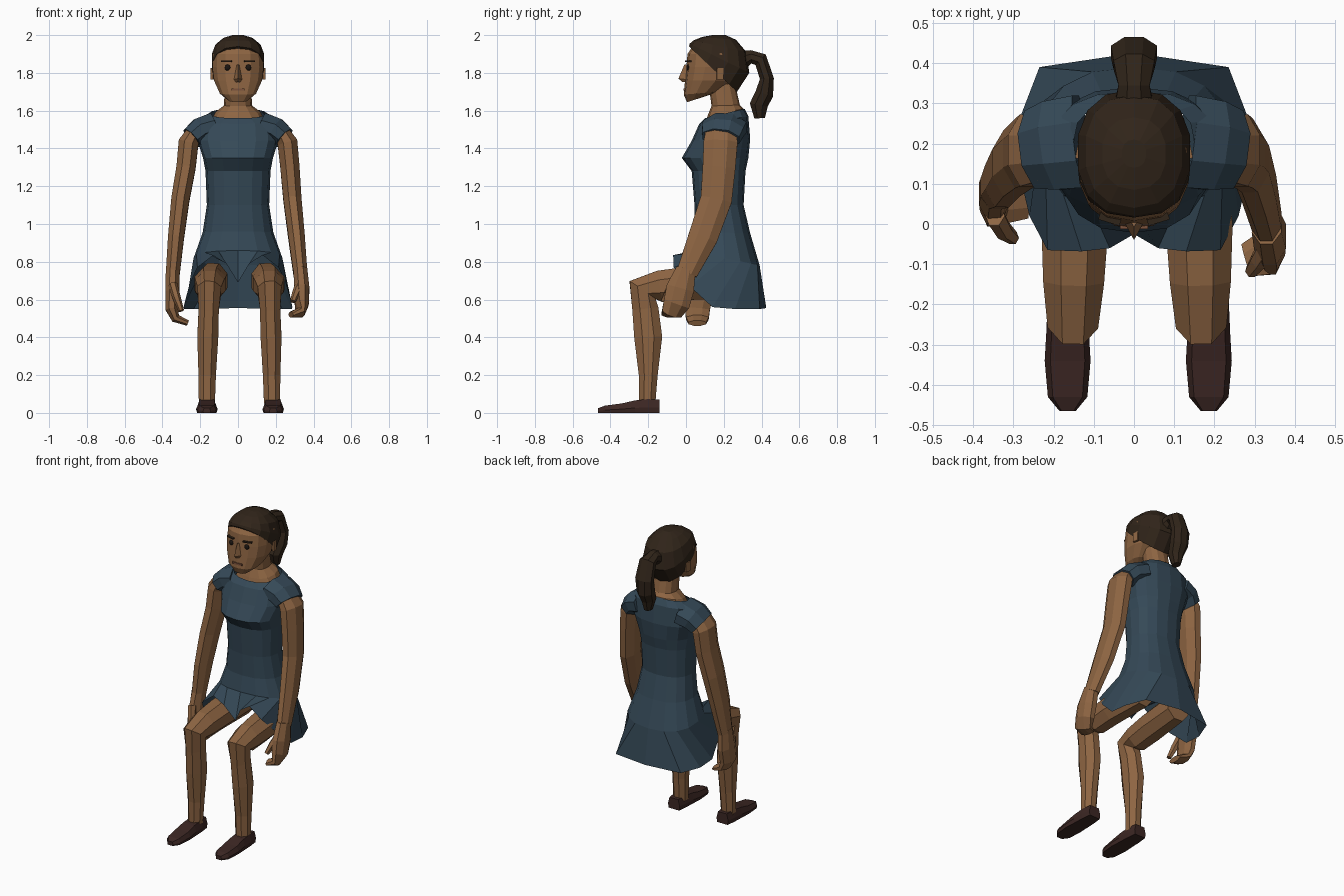
import bpy, bmesh, math
from mathutils import Vector


def mat(name, c):
    m = bpy.data.materials.new(name)
    m.diffuse_color = (*c, 1)
    return m


SKIN = mat("skin", (0.27, 0.13, 0.055))
BLUE = mat("dress_blue", (0.035, 0.066, 0.095))
HAIR = mat("hair_brown", (0.03, 0.018, 0.01))
SHOE = mat("shoe_brown", (0.045, 0.02, 0.017))
DARK = mat("eye_dark", (0.012, 0.008, 0.006))
LIP = mat("lip", (0.2, 0.085, 0.045))


def loft(name, rings, m, cap0=True, cap1=True):
    """Skin a list of equal-length point rings with flat quads."""
    bm = bmesh.new()
    vs = [[bm.verts.new(p) for p in r] for r in rings]
    n = len(vs[0])
    for a, b in zip(vs, vs[1:]):
        for i in range(n):
            j = (i + 1) % n
            bm.faces.new((a[i], a[j], b[j], b[i]))
    if cap0:
        bm.faces.new(vs[0])
    if cap1:
        bm.faces.new(vs[-1])
    bmesh.ops.recalc_face_normals(bm, faces=bm.faces[:])
    me = bpy.data.meshes.new(name)
    bm.to_mesh(me)
    bm.free()
    me.materials.append(m)
    ob = bpy.data.objects.new(name, me)
    bpy.context.collection.objects.link(ob)
    return ob


def slice_ring(zf, zb, yf, yb, rx, n=16, p=0.85):
    """Rounded ring from front (yf, zf) to back (yb, zb), first point in front."""
    out = []
    for i in range(n):
        a = 2 * math.pi * i / n
        s, c = math.sin(a), math.cos(a)
        x = rx * math.copysign(abs(s) ** p, s)
        k = (1 - math.copysign(abs(c) ** p, c)) / 2
        out.append(Vector((x, yf + (yb - yf) * k, zf + (zb - zf) * k)))
    return out


def tube(name, pts, m, ref=(1, 0, 0), n=8):
    """Sweep ellipses along points (x, y, z, half size along ref, other half size)."""
    P = [Vector(p[:3]) for p in pts]
    ref, rings = Vector(ref), []
    for i, p in enumerate(pts):
        t = Vector()
        if i:
            t += (P[i] - P[i - 1]).normalized()
        if i < len(P) - 1:
            t += (P[i + 1] - P[i]).normalized()
        t.normalize()
        u = (ref - t * ref.dot(t)).normalized()
        v = t.cross(u)
        rings.append([P[i] + u * p[3] * math.cos(a) + v * p[4] * math.sin(a)
                      for a in (2 * math.pi * (k + 0.5) / n for k in range(n))])
    return loft(name, rings, m)


def box(name, loc, size, m, rot=(0, 0, 0)):
    bpy.ops.mesh.primitive_cube_add(size=1, location=loc, rotation=rot)
    ob = bpy.context.object
    ob.name, ob.scale = name, size
    ob.data.materials.append(m)
    return ob


# Dress: torso slices, then a hem lifted over the lap
dress = [slice_ring(*r) for r in (
    (1.56, 1.61, .10, .31, .15), (1.53, 1.57, .07, .33, .205), (1.44, 1.45, .03, .34, .215),
    (1.35, 1.35, -.022, .33, .185), (1.28, 1.28, .03, .315, .172), (1.10, 1.10, .045, .305, .165),
    (.96, .95, .045, .34, .187), (.86, .78, .025, .39, .235))]
half = [(0, -.025, .69), (.06, -.06, .79), (.13, -.068, .835), (.215, -.065, .77), (.26, .02, .67),
        (.288, .14, .56), (.285, .26, .55), (.235, .39, .55), (0, .425, .555)]
hem = [Vector(p) for p in half] + [Vector((-x, y, z)) for x, y, z in half[7:0:-1]]
loft("dress", dress + [hem], BLUE, False, False)

# Neck and upper chest
loft("neck", [slice_ring(*r, n=12) for r in (
    (1.53, 1.57, .10, .31, .14), (1.575, 1.61, .115, .305, .12), (1.625, 1.63, .135, .285, .074),
    (1.74, 1.74, .12, .26, .07))], SKIN)

# Head
loft("head", [slice_ring(*r, n=14) for r in (
    (1.645, 1.675, .005, .10, .055), (1.685, 1.70, -.012, .17, .098), (1.76, 1.76, -.005, .25, .13),
    (1.83, 1.83, .002, .28, .139), (1.90, 1.90, .008, .29, .134), (1.955, 1.955, .045, .27, .10))], SKIN)

# Hair cap with sloping hairline
loft("hair_cap", [slice_ring(*r, n=14) for r in (
    (2.0, 2.0, .14, .21, .03), (1.99, 1.975, .085, .265, .08), (1.972, 1.91, .04, .32, .122),
    (1.955, 1.80, .02, .335, .142), (1.94, 1.70, .016, .27, .139))], HAIR)

# Ponytail
tube("ponytail", [(0, .28, 1.86, .055, .06), (0, .345, 1.885, .042, .038), (0, .395, 1.87, .055, .042),
                  (0, .428, 1.77, .062, .04), (0, .415, 1.69, .058, .052), (0, .385, 1.63, .045, .052),
                  (0, .39, 1.56, .025, .03)], HAIR)

# Nose and mouth
loft("nose", [[Vector(p) for p in r] for r in (
    [(-.01, .01, 1.84), (0, -.008, 1.845), (.01, .01, 1.84)],
    [(-.022, .0, 1.765), (0, -.04, 1.77), (.022, .0, 1.765)],
    [(-.014, .0, 1.75), (0, -.02, 1.752), (.014, .0, 1.75)])], SKIN)
box("mouth", (0, -.006, 1.712), (.07, .014, .012), LIP)

for s, side in ((1, "left"), (-1, "right")):
    # Eyes, brows, ears
    bpy.ops.mesh.primitive_uv_sphere_add(segments=10, ring_count=6, radius=.017,
                                         location=(s * .055, .014, 1.828))
    eye = bpy.context.object
    eye.name, eye.scale = side + "_eye", (1, .7, 1)
    eye.data.materials.append(DARK)
    box(side + "_brow", (s * .06, .012, 1.862), (.055, .018, .008), HAIR, (0, 0, s * .3))
    box(side + "_ear", (s * .136, .18, 1.795), (.014, .035, .06), SKIN, (0, 0, s * .2))

    # Leg: one bent tube from hip to ankle
    d = .015 if s > 0 else 0
    leg = [(.13, .25, .70, .08, .10), (.147, 0, .685, .09, .095), (.15, -.14, .67, .082, .09),
           (.152, -.23, .65, .068, .09), (.155, -.215, .55, .058, .075), (.16, -.20, .40, .06, .08),
           (.163, -.20, .20, .05, .054), (.165, -.205, .05, .046, .046)]
    tube(side + "_leg", [(s * (x + d), y, z, a, b) for x, y, z, a, b in leg], SKIN)

    # Shoe
    cx = s * (.165 + 1.4 * d)
    loft(side + "_shoe", [[Vector((cx + k * w, y, f * h)) for k, f in (
        (-.9, 0), (-1, .4), (-.75, 1), (.75, 1), (1, .4), (.9, 0))] for y, w, h in (
        (-.14, .042, .07), (-.20, .05, .073), (-.27, .053, .066), (-.34, .057, .05),
        (-.43, .049, .038), (-.465, .02, .025))], SHOE)

    # Cap sleeve
    tube(side + "_sleeve", [(s * .13, .205, 1.515, .125, .08), (s * .20, .195, 1.495, .12, .072),
                            (s * .243, .185, 1.455, .106, .066)], BLUE, (0, 1, 0))

    # Upper arm, shared by both sides, then each forearm
    arm = [(s * .225, .185, 1.50, .04, .085), (s * .262, .183, 1.43, .058, .097),
           (s * .275, .175, 1.30, .055, .094)]
    if s > 0:
        arm += [(.288, .16, 1.13, .052, .09), (.31, .09, .93, .047, .084), (.33, .005, .74, .04, .06)]
        hand = [(.33, .0, .76, .056, .04), (.338, -.03, .66, .08, .043), (.338, -.05, .58, .076, .04),
                (.328, -.075, .53, .06, .028), (.28, -.09, .52, .045, .016)]
        thumb = [(.335, -.05, .70, .03, .025), (.31, -.09, .64, .026, .022), (.29, -.118, .59, .018, .015)]
    else:
        arm += [(-.305, .15, 1.13, .052, .09), (-.328, .115, .93, .046, .08), (-.345, .09, .74, .04, .058)]
        hand = [(-.345, .09, .76, .055, .04), (-.348, .075, .64, .076, .04), (-.35, .06, .55, .072, .036),
                (-.33, .06, .50, .065, .026), (-.265, .06, .475, .05, .016)]
        thumb = [(-.345, .02, .68, .03, .025), (-.325, -.015, .61, .026, .022), (-.30, -.035, .54, .018, .015)]
    tube(side + "_arm", arm, SKIN)
    tube(side + "_hand", hand, SKIN, (0, 1, 0))
    tube(side + "_thumb", thumb, SKIN, (0, 1, 0), 6)
